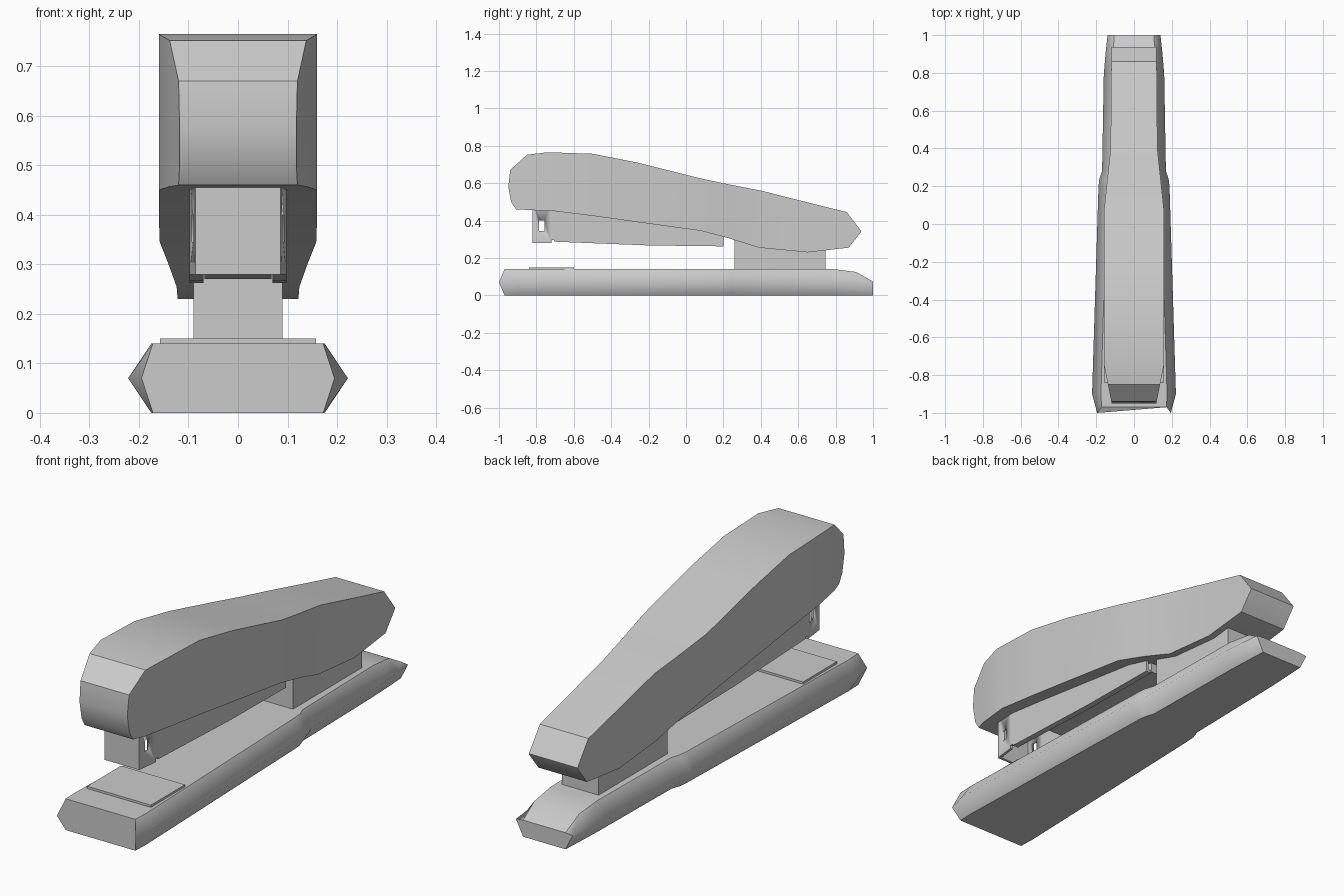
import bpy, bmesh, math

if "Cube" in bpy.data.objects:
    bpy.data.objects.remove(bpy.data.objects["Cube"])


def loft(name, rings, angle=30, sharp_corners=None):
    """Skin equal-length rings of points and cap both ends."""
    bm = bmesh.new()
    vs = [[bm.verts.new(p) for p in r] for r in rings]
    n = len(rings[0])
    for a, b in zip(vs, vs[1:]):
        for i in range(n):
            j = (i + 1) % n
            bm.faces.new((a[i], a[j], b[j], b[i]))
    bm.faces.new(vs[0])
    bm.faces.new(vs[-1][::-1])
    if sharp_corners:
        for f in bm.faces:
            f.smooth = True
        pairs = [(a[i], b[i]) for a, b in zip(vs, vs[1:]) for i in sharp_corners]
        pairs += [(r[i], r[(i + 1) % n]) for r in (vs[0], vs[-1]) for i in range(n)]
        for a, b in pairs:
            bm.edges.get((a, b)).smooth = False
    bmesh.ops.remove_doubles(bm, verts=bm.verts, dist=1e-5)
    bmesh.ops.recalc_face_normals(bm, faces=bm.faces)
    me = bpy.data.meshes.new(name)
    bm.to_mesh(me)
    bm.free()
    ob = bpy.data.objects.new(name, me)
    bpy.context.collection.objects.link(ob)
    if not sharp_corners:
        bpy.ops.object.select_all(action='DESELECT')
        bpy.context.view_layer.objects.active = ob
        ob.select_set(True)
        bpy.ops.object.shade_smooth_by_angle(angle=math.radians(angle))
    return ob


def ring(yt, zt, yb, zb, x0, x1):
    return [(x0, yb, zb), (x1, yb, zb), (x1, yt, zt), (x0, yt, zt)]


def box(name, x0, x1, y0, y1, z0, z1):
    return loft(name, [ring(y, z1, y, z0, x0, x1) for y in (y0, y1)])


def mirror(ob):
    ob.modifiers.new("mirror", 'MIRROR')


# Base: six-sided section, narrower behind the hinge
base = [  # y of edges, y of middle, edge half width, middle half width, top z
    (-0.97, -1.0, 0.172, 0.195, 0.14),
    (-0.90, -0.90, 0.175, 0.222, 0.14),
    (0.20, 0.20, 0.142, 0.188, 0.14),
    (0.24, 0.24, 0.138, 0.183, 0.14),
    (0.28, 0.28, 0.124, 0.169, 0.14),
    (0.79, 0.79, 0.115, 0.16, 0.14),
    (0.91, 0.91, 0.11, 0.15, 0.125),
    (1.0, 1.0, 0.105, 0.14, 0.074)]
rings = [[(-e, y, 0), (e, y, 0), (m, ym, 0.07), (e, y, z), (-e, y, z), (-m, ym, 0.07)]
         for y, ym, e, m, z in base]
# Blunt front nose: flat strip ahead of the first ring's edges
base_ob = loft("base", rings, sharp_corners=(0, 1, 3, 4))

# Anvil plate
box("anvil_plate", -0.158, 0.158, -0.84, -0.6, 0.135, 0.15)

# Hinge post
box("hinge_post", -0.09, 0.09, 0.26, 0.745, 0.13, 0.32)

# Handle: top and bottom outline with half width
handle = [
    (-0.95, 0.58, -0.935, 0.50, 0.118),
    (-0.94, 0.67, -0.91, 0.46, 0.12),
    (-0.85, 0.752, -0.85, 0.457, 0.138),
    (-0.74, 0.765, -0.70, 0.45, 0.16),
    (-0.50, 0.757, -0.50, 0.425, 0.16),
    (-0.26, 0.71, -0.32, 0.40, 0.16),
    (0.08, 0.625, 0.08, 0.345, 0.158),
    (0.23, 0.593, 0.23, 0.305, 0.142),
    (0.40, 0.56, 0.39, 0.255, 0.124),
    (0.65, 0.497, 0.65, 0.23, 0.122),
    (0.86, 0.445, 0.87, 0.255, 0.12),
    (0.937, 0.343, 0.935, 0.337, 0.12)]
loft("handle", [ring(a, b, c, d, -w, w) for a, b, c, d, w in handle])

# Magazine side walls with a small notch and a slot
wall = [  # y, top z, bottom z, outer x
    (-0.82, 0.50, 0.28, 0.086), (-0.72, 0.50, 0.28, 0.098),
    (-0.719, 0.50, 0.295, 0.098), (-0.705, 0.50, 0.295, 0.098),
    (-0.704, 0.50, 0.287, 0.098), (-0.20, 0.42, 0.267, 0.098),
    (0.20, 0.34, 0.262, 0.098)]
side = loft("magazine_wall", [ring(y, t, y, b, x - 0.012, x) for y, t, b, x in wall])
cutter = box("slot_cutter", 0.06, 0.12, -0.785, -0.757, 0.345, 0.40)
cutter.hide_render = True
cutter.hide_viewport = True
cut = side.modifiers.new("slot", 'BOOLEAN')
cut.operation = 'DIFFERENCE'
cut.object = cutter
mirror(side)

# Magazine front and inward bottom lips
box("magazine_front", -0.085, 0.085, -0.82, -0.808, 0.28, 0.50)
lip = loft("magazine_lip", [ring(y, b + 0.012, y, b, 0.07, 0.09)
                            for y, t, b, x in wall[4:]])
mirror(lip)

# Inner staple tray
loft("staple_tray", [ring(-0.5, 0.45, -0.5, 0.285, -0.068, 0.068),
                     ring(0.199, 0.34, 0.199, 0.27, -0.068, 0.068)])
